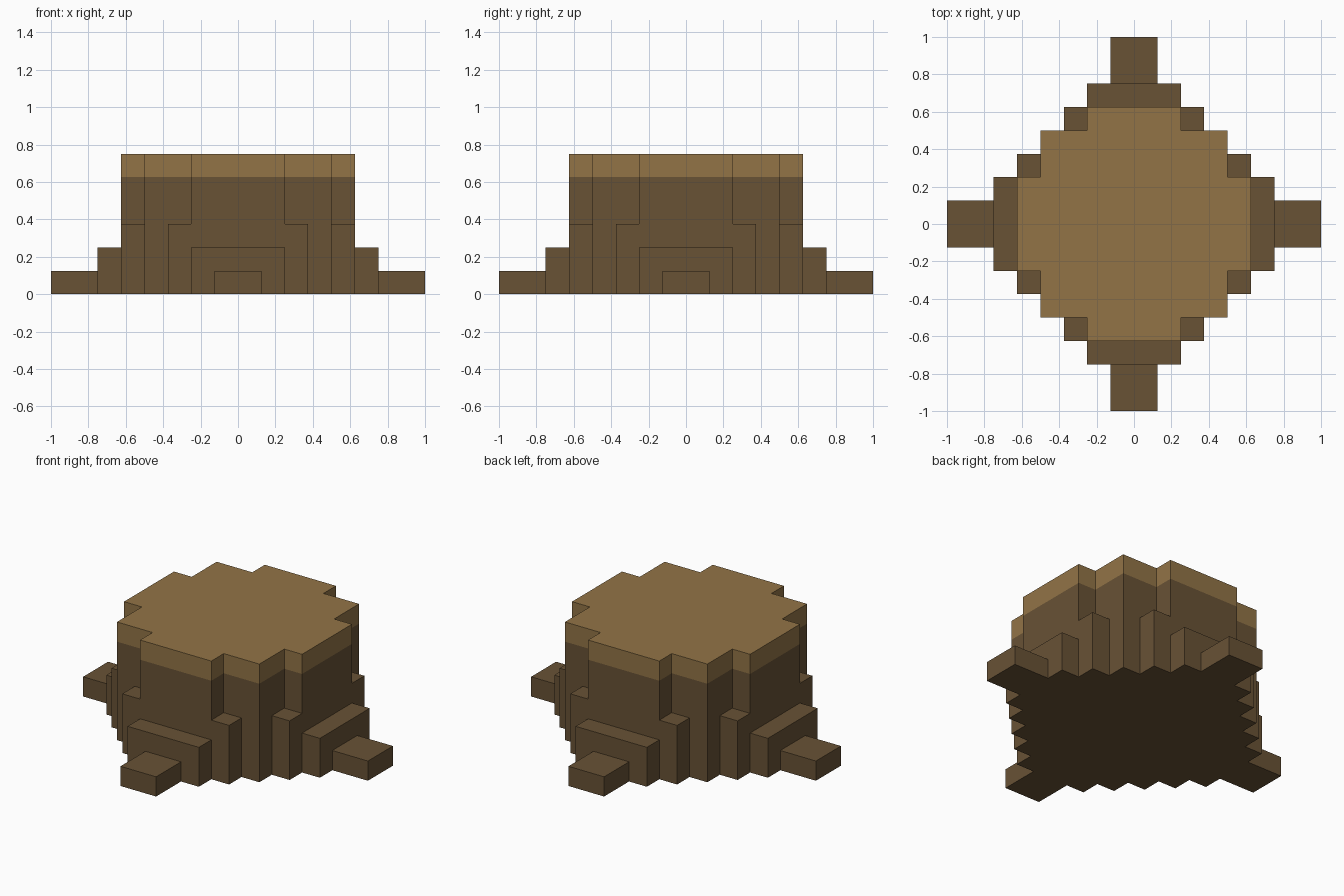
import bpy
import bmesh
from mathutils import Matrix, Vector
from math import radians

cube = bpy.data.objects.get("Cube")
if cube:
    bpy.data.objects.remove(cube, do_unlink=True)

U = 0.125  # one block


def material(name, rgb):
    mat = bpy.data.materials.new(name)
    mat.use_nodes = True
    mat.diffuse_color = (*rgb, 1)
    mat.node_tree.nodes["Principled BSDF"].inputs["Base Color"].default_value = (*rgb, 1)
    return mat


bark = material("dark bark", (0.138, 0.084, 0.036))
wood = material("cut wood", (0.288, 0.174, 0.062))


def add_object(name, bm, mats):
    bmesh.ops.recalc_face_normals(bm, faces=bm.faces)
    mesh = bpy.data.meshes.new(name)
    bm.to_mesh(mesh)
    bm.free()
    for mat in mats:
        mesh.materials.append(mat)
    obj = bpy.data.objects.new(name, mesh)
    bpy.context.collection.objects.link(obj)
    return obj


def quarter_turn(i):
    return Matrix.Rotation(radians(90 * i), 4, "Z")


# Trunk: a stepped outline, the same in each quarter, raised in two bands
steps = [(5, 2), (4, 2), (4, 4), (2, 4), (2, 5)]
outline = [quarter_turn(i) @ Vector((x * U, y * U, 0)) for i in range(4) for x, y in steps]
bm = bmesh.new()
rings = [[bm.verts.new((p.x, p.y, z * U)) for p in outline] for z in (0, 5, 6)]
bm.faces.new(rings[0])
bm.faces.new(rings[-1]).material_index = 1
for band, (low, high) in enumerate(zip(rings, rings[1:])):
    for i in range(len(outline)):
        j = (i + 1) % len(outline)
        bm.faces.new((low[i], low[j], high[j], high[i])).material_index = band
add_object("trunk", bm, [bark, wood])


# Roots: blocks standing on the ground against the trunk, repeated on each side
def root_block(name, x, y, height, turn):
    bm = bmesh.new()
    bmesh.ops.create_cube(bm, size=1)
    size = Vector((x[1] - x[0], y[1] - y[0], height)) * U
    centre = Vector((x[0] + x[1], y[0] + y[1], height)) * U / 2
    bmesh.ops.scale(bm, vec=size, verts=bm.verts)
    bmesh.ops.translate(bm, vec=centre, verts=bm.verts)
    bm.transform(quarter_turn(turn))
    add_object(name, bm, [bark])


for turn, side in enumerate(("left", "back", "right", "front")):
    root_block(f"{side}_root_flare", (5, 6), (-2, 2), 2, turn)
    root_block(f"{side}_root_tip", (6, 8), (-1, 1), 1, turn)
    root_block(f"{side}_buttress_a", (4, 5), (2, 3), 3, turn)
    root_block(f"{side}_buttress_b", (4, 5), (-3, -2), 3, turn)
